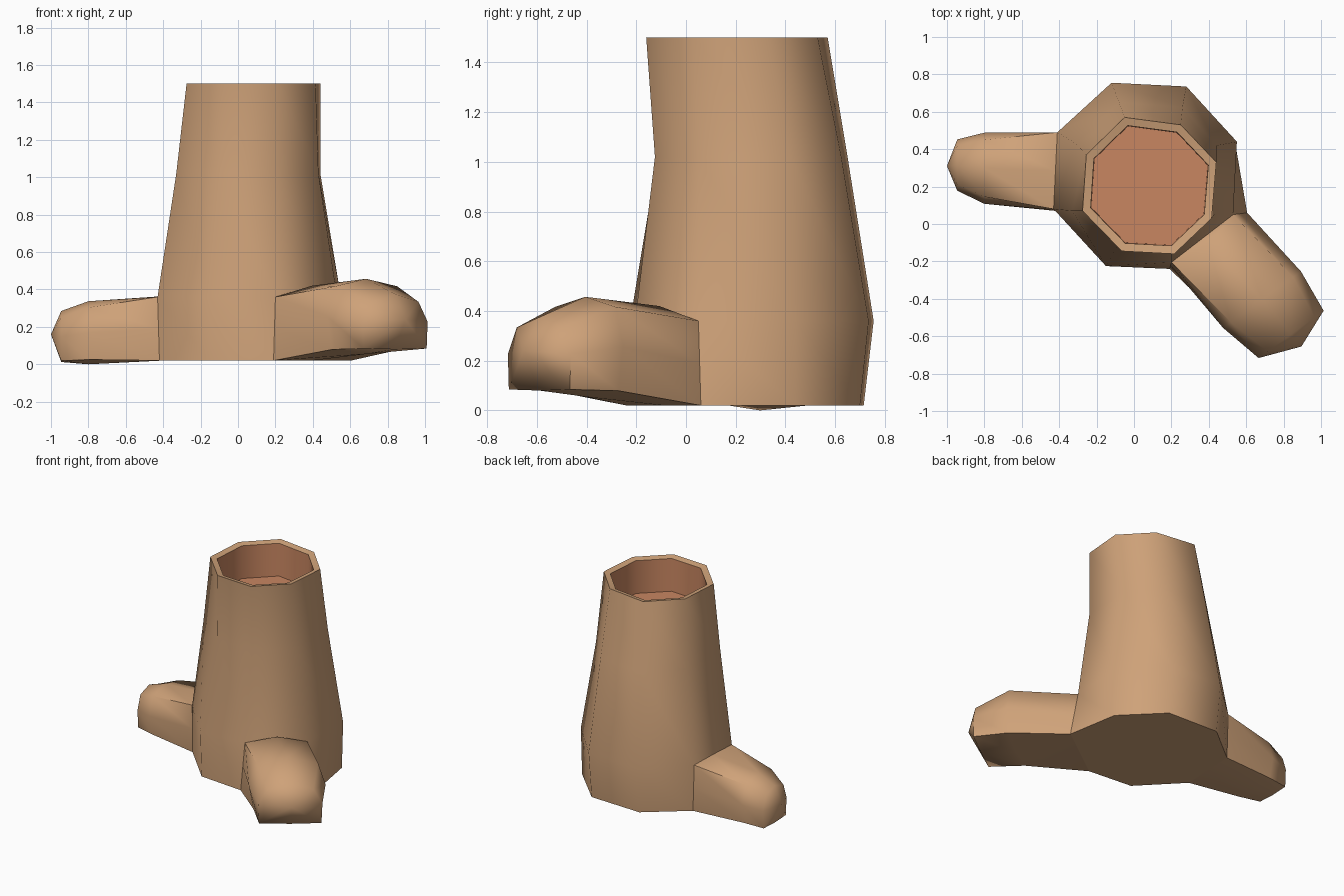
import bpy, bmesh
from mathutils import Vector

if "Cube" in bpy.data.objects:
    bpy.data.objects.remove(bpy.data.objects["Cube"])


def material(name, col):
    m = bpy.data.materials.new(name)
    m.diffuse_color = (*col, 1)
    m.use_nodes = True
    m.node_tree.nodes["Principled BSDF"].inputs["Base Color"].default_value = m.diffuse_color
    return m


bark = material("bark", (0.62, 0.36, 0.19))
heart = material("heartwood", (0.58, 0.24, 0.12))

bm = bmesh.new()


def add_ring(points):
    return [bm.verts.new(p) for p in points]


def bridge(a, b, mat=0):
    n = len(a)
    out = []
    for i in range(n):
        f = bm.faces.new((a[i], a[(i + 1) % n], b[(i + 1) % n], b[i]))
        f.material_index = mat
        out.append(f)
    return out


def level(pts, z):
    return add_ring([(x, y, z) for x, y in pts])


# Trunk: octagonal rings, clockwise from the back
base = [(-.12, .715), (.28, .70), (.54, .44), (.605, .06), (.19, -.24), (-.15, -.21), (-.42, .07), (-.40, .49)]
flare = [(-.12, .755), (.28, .735), (.55, .44), (.53, .05), (.20, -.205), (-.15, -.225), (-.43, .08), (-.41, .49)]
waist = [(-.08, .65), (.26, .625), (.44, .42), (.43, .05), (.20, -.125), (-.09, -.115), (-.33, .07), (-.31, .43)]
top = [(-.05, .57), (.25, .53), (.44, .33), (.415, .03), (.215, -.16), (-.065, -.145), (-.275, .07), (-.255, .37)]


def inset(pts, k, c=Vector((.085, .205))):
    return [tuple(c + (Vector(p) - c) * k) for p in pts]


b0, b1, b2, b3 = level(base, .02), level(flare, .36), level(waist, 1.02), level(top, 1.5)
low = bridge(b0, b1)
bridge(b1, b2)
bridge(b2, b3)
bm.faces.new(b0)

# Hollow at the top: rim, wall, floor
rim = level(inset(top, .88), 1.49)
bridge(b3, rim)
pit = level(inset(top, .87), 1.25)
bridge(rim, pit, 1)
bm.faces.new(pit).material_index = 1


def section(c, side, w, z0, z1, kb, kt):
    """Eight-point root section: square-ish below, rounded above."""
    zm, h = (z0 + z1) / 2, (z1 - z0) / 2
    uv = [(-kb, -kb), (0, -1), (kb, -kb), (1, 0), (kt, kt), (0, 1), (-kt, kt), (-1, 0)]
    s = Vector((*side, 0)).normalized()
    return add_ring([Vector((*c, zm + h * v)) + s * (w * u) for u, v in uv])


# Roots grow out of one lower trunk face each
def root(i, bulge, side, sections, tip):
    j = (i + 1) % 8
    p = [b0[j], b0[i], b1[i], b1[j]]
    start = []
    for k in range(4):
        a, b = p[k], p[(k + 1) % 4]
        start += [a, bm.verts.new((a.co + b.co) / 2)]
    start[5].co += Vector(bulge)
    rings = [start] + [section(c, side, *r) for c, *r in sections]
    for a, b in zip(rings, rings[1:]):
        bridge(a, b)
    # close the raised notch between the root top and the trunk
    bm.faces.new((p[2], start[5], p[3]))
    end = bm.verts.new(tip)
    for k in range(8):
        bm.faces.new((rings[-1][k], rings[-1][(k + 1) % 8], end))
    bm.faces.remove(low[i])


# start runs from vertex j (minus side) to vertex i (plus side)
root(6, (0, 0, 0.003), (0, -1),
     [((-.80, .298), .19, 0, .337, .85, .8),
      ((-.945, .315), .137, .012, .285, .95, .75)], (-1, .31, .16))
root(3, (.03, -.03, .06), (.81, .59),
     [((.685, -.405), .257, .055, .457, .88, .8),
      ((.84, -.59), .215, .08, .375, .97, .72)], (.895, -.655, .24))

bmesh.ops.recalc_face_normals(bm, faces=bm.faces)
mesh = bpy.data.meshes.new("tree_stump")
bm.to_mesh(mesh)
bm.free()
mesh.materials.append(bark)
mesh.materials.append(heart)
stump = bpy.data.objects.new("tree_stump", mesh)
bpy.context.collection.objects.link(stump)
bpy.context.view_layer.objects.active = stump
stump.select_set(True)
bpy.ops.object.shade_smooth_by_angle(angle=1.1)
